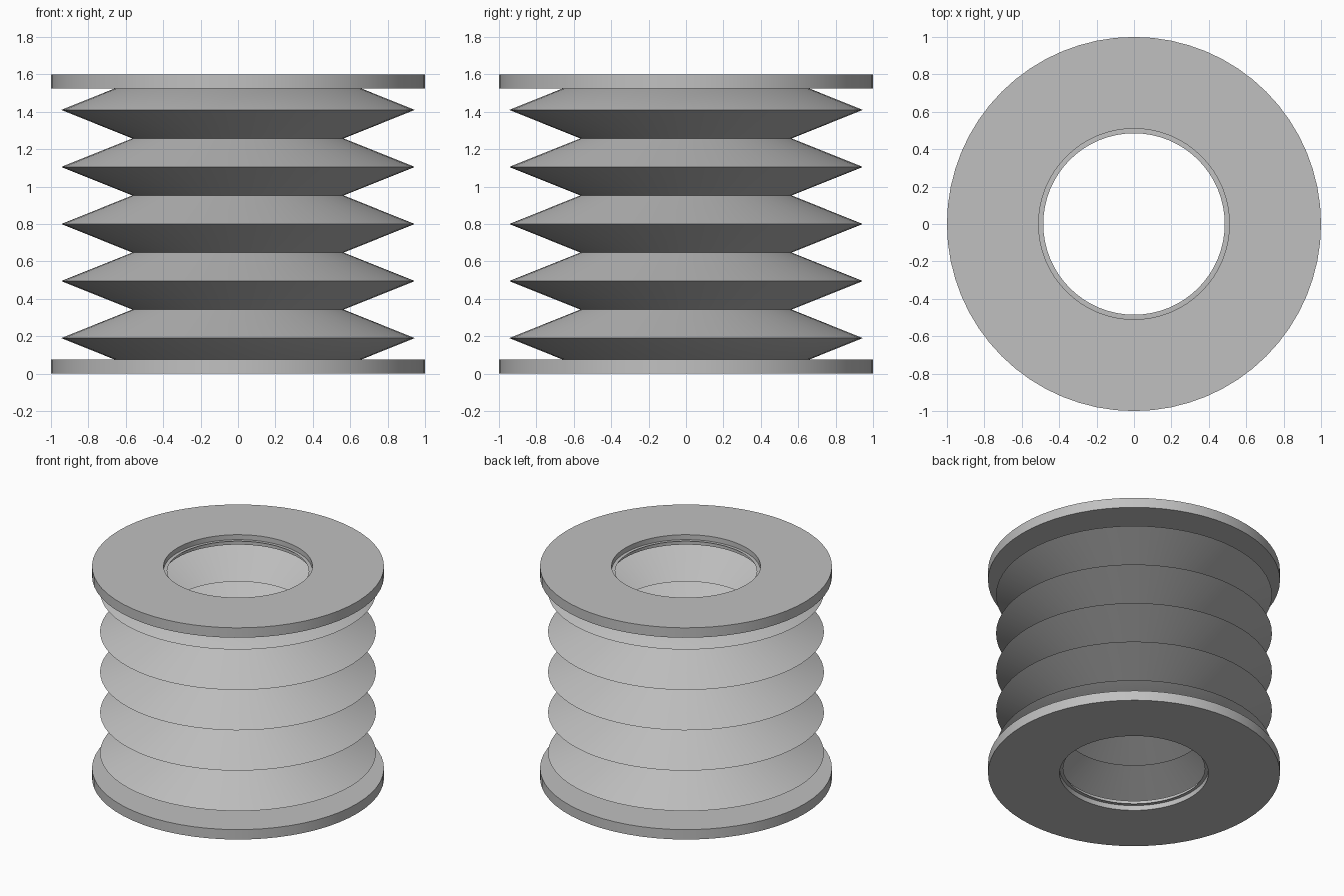
import bpy
import bmesh
import math

if "Cube" in bpy.data.objects:
    bpy.data.objects.remove(bpy.data.objects["Cube"], do_unlink=True)

SEGMENTS = 64
HEIGHT = 1.6
FLANGE = 0.075      # flange thickness
FOLDS = 5
WALL = 0.08         # horizontal wall thickness of the bellows
ROOT, PEAK = 0.565, 0.945

grey = bpy.data.materials.new("grey")
grey.use_nodes = True
colour = (0.53, 0.53, 0.53, 1)
grey.diffuse_color = colour
grey.node_tree.nodes["Principled BSDF"].inputs["Base Color"].default_value = colour


def revolve(name, profile):
    """Turn a closed (radius, height) profile around z."""
    bm = bmesh.new()
    rings = []
    for i in range(SEGMENTS):
        a = 2 * math.pi * i / SEGMENTS
        rings.append([bm.verts.new((r * math.cos(a), r * math.sin(a), z))
                      for r, z in profile])
    n = len(profile)
    for i, ring in enumerate(rings):
        after = rings[(i + 1) % SEGMENTS]
        for j in range(n):
            k = (j + 1) % n
            bm.faces.new((ring[j], after[j], after[k], ring[k]))
    bmesh.ops.recalc_face_normals(bm, faces=bm.faces)
    mesh = bpy.data.meshes.new(name)
    bm.to_mesh(mesh)
    bm.free()
    mesh.materials.append(grey)
    obj = bpy.data.objects.new(name, mesh)
    bpy.context.collection.objects.link(obj)
    bpy.ops.object.select_all(action='DESELECT')
    obj.select_set(True)
    bpy.context.view_layer.objects.active = obj
    bpy.ops.object.shade_smooth_by_angle(angle=math.radians(30))
    return obj


# End flanges: flat washers
for name, z in (("bottom_flange", 0), ("top_flange", HEIGHT - FLANGE)):
    revolve(name, [(0.51, z), (1, z), (1, z + FLANGE), (0.51, z + FLANGE)])

# Pleated bellows, its ends set halfway into the flanges
half_pitch = (HEIGHT - FLANGE) / (2 * FOLDS)
outer = [(PEAK if i % 2 else ROOT, FLANGE / 2 + i * half_pitch)
         for i in range(2 * FOLDS + 1)]
inner = [(r - WALL, z) for r, z in reversed(outer)]
revolve("bellows", outer + inner)
